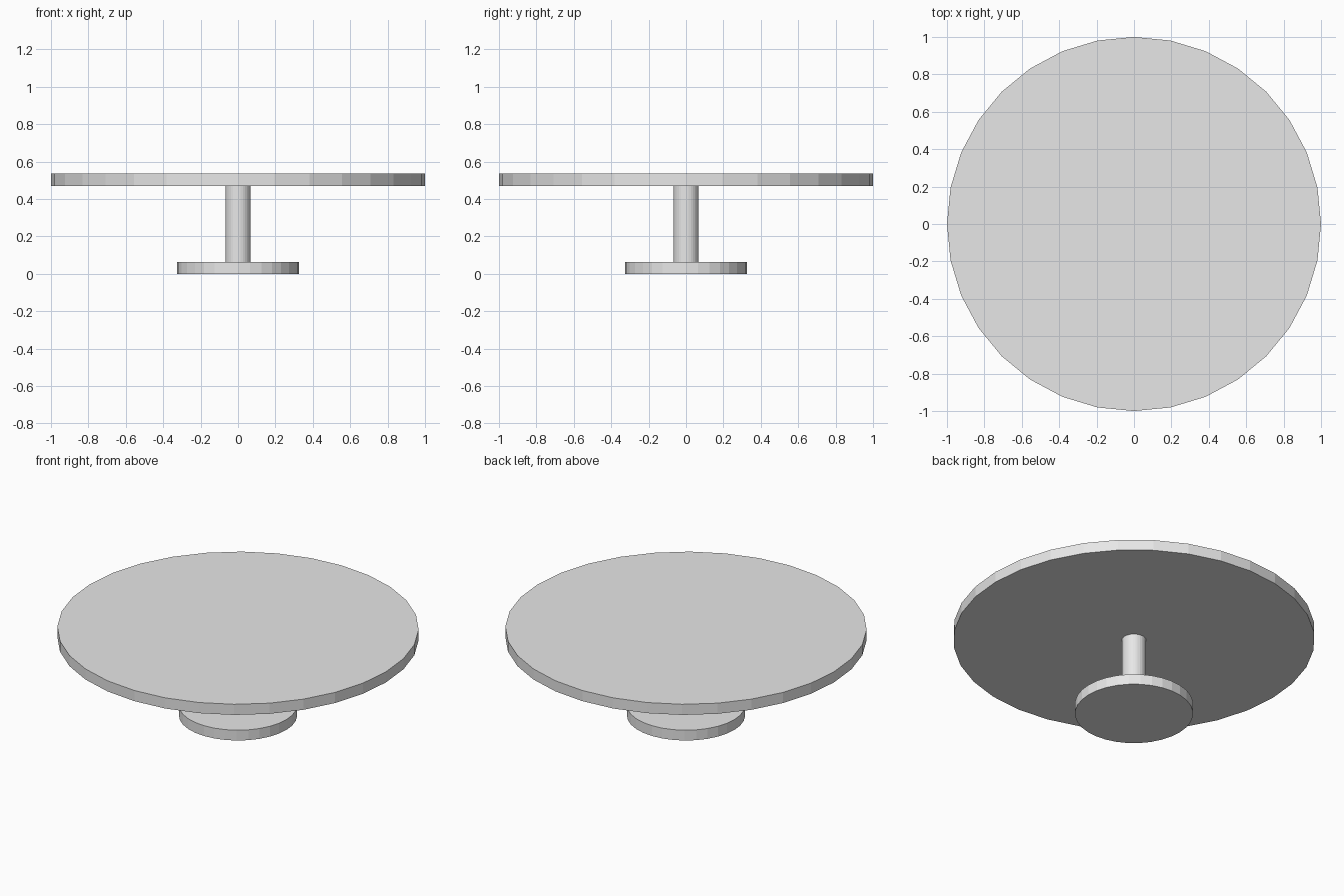
import bpy

# Remove the default cube
cube = bpy.data.objects.get("Cube")
if cube:
    bpy.data.objects.remove(cube, do_unlink=True)

# Single plain grey material
GREY = (0.8, 0.8, 0.8, 1.0)
grey = bpy.data.materials.new("light_grey")
grey.use_nodes = True
grey.diffuse_color = GREY
grey.node_tree.nodes["Principled BSDF"].inputs["Base Color"].default_value = GREY


def disc(name, radius, bottom, top):
    """Flat-shaded 32-sided cylinder between two heights."""
    bpy.ops.mesh.primitive_cylinder_add(
        vertices=32, radius=radius, depth=top - bottom,
        location=(0, 0, (bottom + top) / 2))
    part = bpy.context.object
    part.name = name
    part.data.materials.append(grey)
    return part


# Round table: foot, column and top
disc("base", 0.327, 0.0, 0.063)
disc("column", 0.067, 0.063, 0.47)
disc("table_top", 1.0, 0.47, 0.535)
